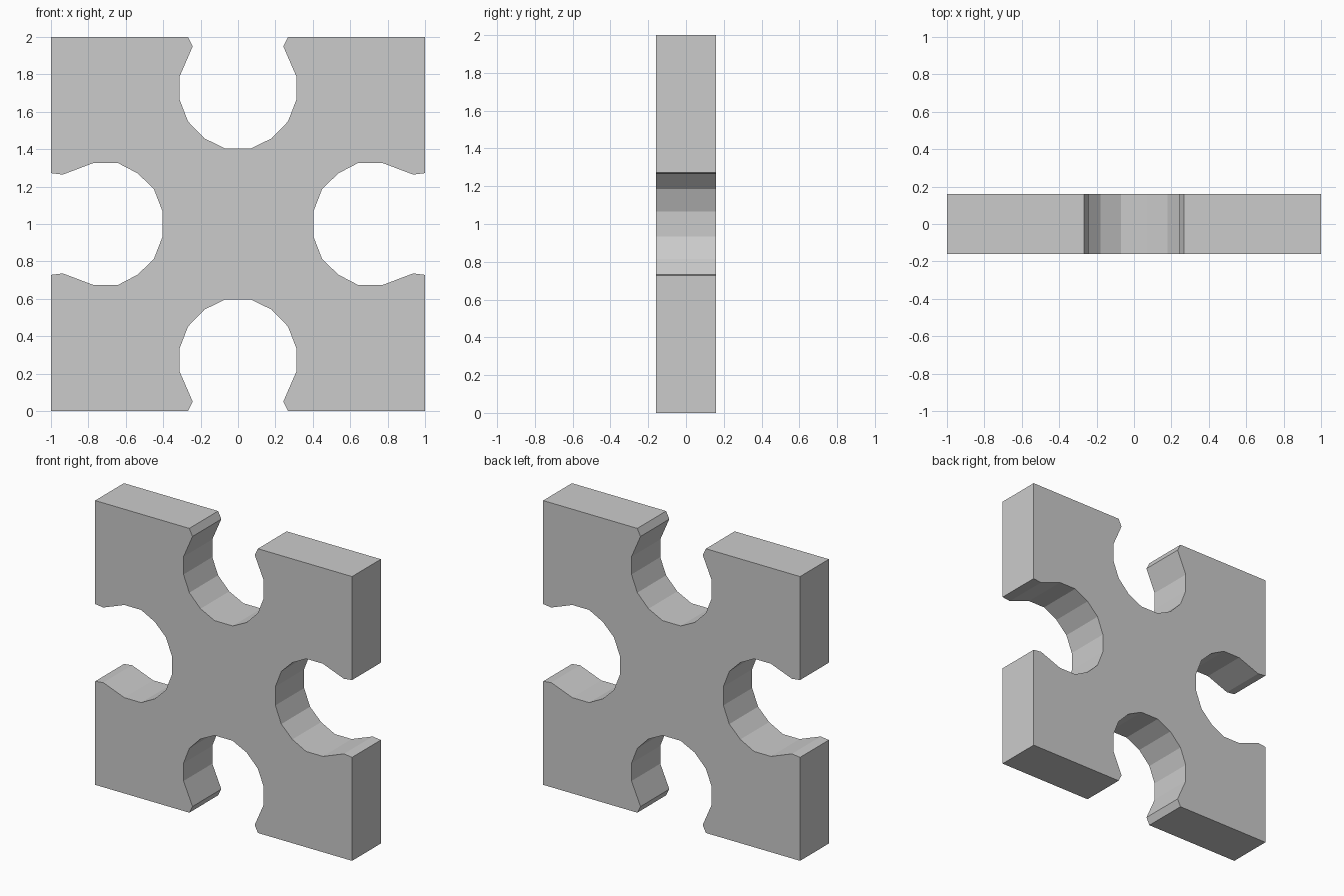
import bpy, bmesh

if "Cube" in bpy.data.objects:
    bpy.data.objects.remove(bpy.data.objects["Cube"])

HALF, DEPTH = 1.0, 0.16

# Half outlines of the sockets, edge to middle: (offset along edge, distance from centre)
end_socket = [(0.267, 1.0), (0.242, 0.95), (0.312, 0.789), (0.312, 0.664),
              (0.267, 0.548), (0.18, 0.458), (0.07, 0.404)]
side_socket = [(0.272, 1.0), (0.264, 0.937), (0.326, 0.773), (0.326, 0.642),
               (0.27, 0.535), (0.185, 0.449), (0.066, 0.403)]


def full(half):
    """Mirror a half socket into a full run, from negative to positive offset."""
    return [(-u, r) for u, r in half] + [(u, r) for u, r in reversed(half)]


# Outline of the plate, counter-clockwise seen from the front
ends, sides = full(end_socket), full(side_socket)
outline = [(-HALF, -HALF)] + [(u, -r) for u, r in ends]
outline += [(HALF, -HALF)] + [(r, u) for u, r in sides]
outline += [(HALF, HALF)] + [(-u, r) for u, r in ends]
outline += [(-HALF, HALF)] + [(-r, -u) for u, r in sides]

# Plate: front face extruded to the back
bm = bmesh.new()
front = bm.faces.new([bm.verts.new((x, -DEPTH, z + HALF)) for x, z in outline])
ext = bmesh.ops.extrude_face_region(bm, geom=[front], use_keep_orig=True)
new_verts = [g for g in ext["geom"] if isinstance(g, bmesh.types.BMVert)]
bmesh.ops.translate(bm, verts=new_verts, vec=(0, 2 * DEPTH, 0))
bmesh.ops.recalc_face_normals(bm, faces=bm.faces[:])
mesh = bpy.data.meshes.new("puzzle_plate")
bm.to_mesh(mesh)
bm.free()
plate = bpy.data.objects.new("puzzle_plate", mesh)
bpy.context.collection.objects.link(plate)
